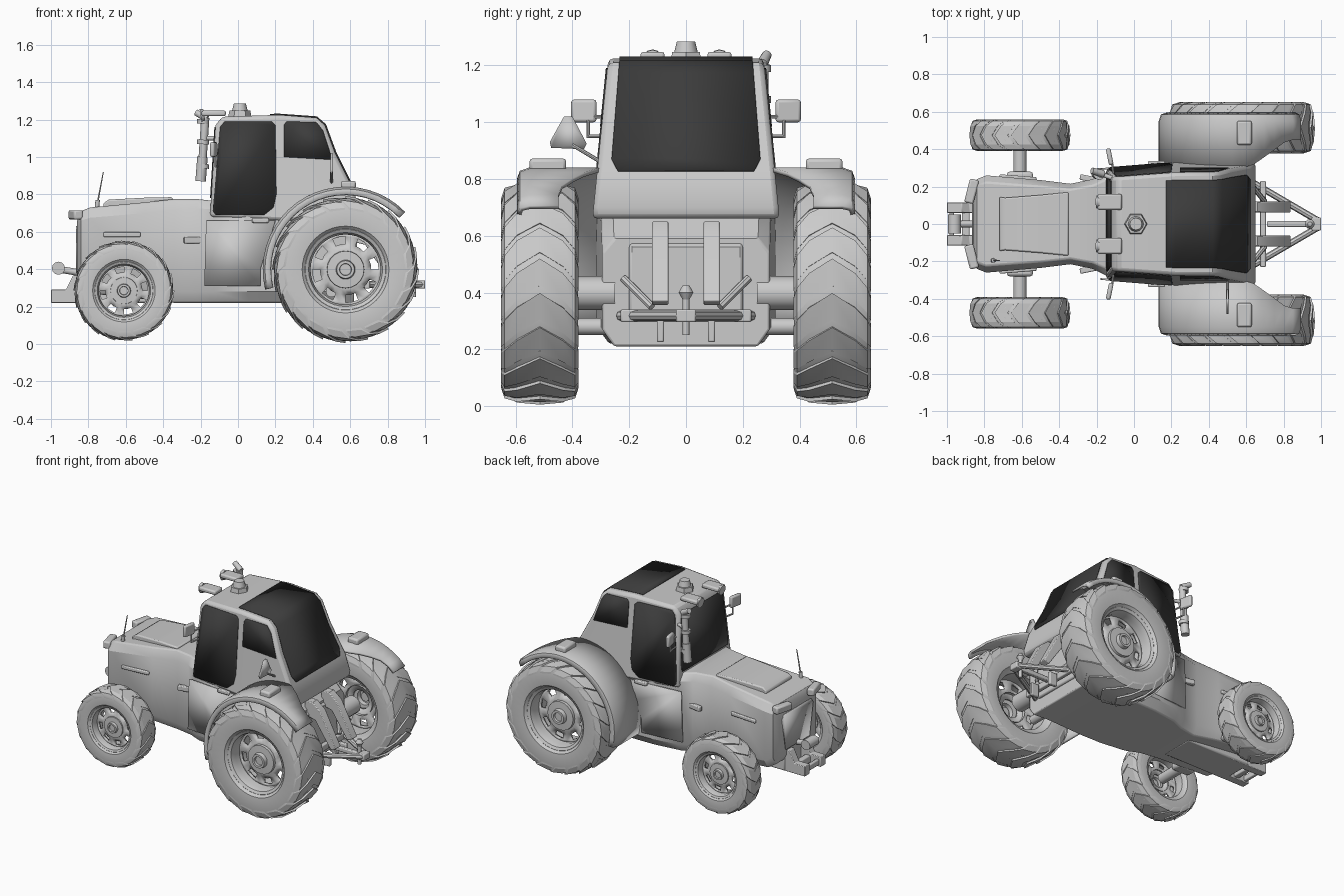
import bpy, bmesh, math
from mathutils import Vector

if "Cube" in bpy.data.objects:
    bpy.data.objects.remove(bpy.data.objects["Cube"])


def material(name, value):
    m = bpy.data.materials.new(name)
    m.use_nodes = True
    col = (value, value, value, 1)
    m.diffuse_color = col
    m.node_tree.nodes["Principled BSDF"].inputs["Base Color"].default_value = col
    return m


GREY = material("light grey", 0.6)
GLASS = material("dark glass", 0.045)


def finish(name, bm, mat=GREY, bevel=0, solid=0, smooth=35, limit=50):
    bmesh.ops.recalc_face_normals(bm, faces=bm.faces)
    me = bpy.data.meshes.new(name)
    bm.to_mesh(me)
    bm.free()
    ob = bpy.data.objects.new(name, me)
    bpy.context.collection.objects.link(ob)
    me.materials.append(mat)
    if solid:
        mod = ob.modifiers.new("thickness", "SOLIDIFY")
        mod.thickness, mod.offset = solid, 0
    if bevel:
        mod = ob.modifiers.new("bevel", "BEVEL")
        mod.width, mod.segments = bevel, 2
        mod.angle_limit = math.radians(limit)
    bpy.ops.object.select_all(action="DESELECT")
    ob.select_set(True)
    bpy.context.view_layer.objects.active = ob
    bpy.ops.object.shade_smooth_by_angle(angle=math.radians(smooth))
    return ob


def loft(name, rings, closed=True, caps=True, wrap=False, **kw):
    """Skin a list of point rings."""
    bm = bmesh.new()
    vs = [[bm.verts.new(p) for p in r] for r in rings]
    n, m = len(vs), len(vs[0])
    for i in range(n if wrap else n - 1):
        a, b = vs[i], vs[(i + 1) % n]
        for j in range(m if closed else m - 1):
            k = (j + 1) % m
            bm.faces.new((a[j], a[k], b[k], b[j]))
    if caps and not wrap:
        bm.faces.new(vs[0])
        bm.faces.new(vs[-1])
    return finish(name, bm, **kw)


def prism(name, pts, y0, y1, **kw):
    return loft(name, [[(x, y, z) for x, z in pts] for y in (y0, y1)], **kw)


def box(name, c, s, bevel=0.006, turn=0):
    pts = [(-s[0] / 2, -s[2] / 2), (s[0] / 2, -s[2] / 2), (s[0] / 2, s[2] / 2), (-s[0] / 2, s[2] / 2)]
    ob = prism(name, pts, -s[1] / 2, s[1] / 2, bevel=bevel)
    ob.location, ob.rotation_euler.z = c, turn
    return ob


def rod(name, a, b, r1, r2=None, seg=12):
    a, b = Vector(a), Vector(b)
    q = (b - a).to_track_quat("Z", "Y")
    ring = lambda c, r: [c + q @ Vector((r * math.cos(t * math.tau / seg), r * math.sin(t * math.tau / seg), 0))
                         for t in range(seg)]
    return loft(name, [ring(a, r1), ring(b, r1 if r2 is None else r2)])


def panel(name, pts, mat=GLASS, thick=0.009):
    bm = bmesh.new()
    bm.faces.new([bm.verts.new(p) for p in pts])
    return finish(name, bm, mat=mat, solid=thick)


def polar(c, r, a, y):
    return (c[0] + r * math.cos(a), y, c[1] + r * math.sin(a))


def lathe(name, prof, c, yc, side, seg=40, closed=False):
    rings = [[polar(c, r, i * math.tau / seg, yc + side * y) for r, y in prof] for i in range(seg)]
    return loft(name, rings, closed=closed, wrap=True)


# Wheels: tyre, chevron tread, barrel, pierced disc and hub
def wheel(tag, c, yc, R, w, rim, lugs, side):
    half = [(rim, .8), (rim * 1.08, .93), (R * .84, 1), (R * .92, .92), (R * .96, .6), (R * .97, 0)]
    prof = half + [(r, -y) for r, y in half[-2::-1]]
    lathe(tag + "_tyre", [(r, y * w) for r, y in prof], c, yc, side, closed=True)
    bm = bmesh.new()
    pitch = math.tau / lugs
    path = half[:1:-1]
    for i in range(lugs):
        for s in (-1, 1):
            rows = []
            for k, (r, y) in enumerate(path):
                a = i * pitch - (0, .12, .24, .34)[k] * 1.1
                out = (.03, .03, .025, .006)[k] * R
                row = [(r * .97, a), (r + out, a), (r + out * .3, a - pitch * .78), (r * .97, a - pitch * .78)]
                rows.append([bm.verts.new(polar(c, q, t, yc + s * y * w * (1.015 if k == 3 else 1))) for q, t in row])
            for p, q in zip(rows, rows[1:]):
                for j in range(4):
                    bm.faces.new((p[j], p[(j + 1) % 4], q[(j + 1) % 4], q[j]))
            bm.faces.new(rows[0])
            bm.faces.new(rows[-1])
    finish(tag + "_tread", bm, smooth=20)
    barrel = [(rim, -.8), (rim * .9, -.7), (rim * .87, .5), (rim * .92, .75), (rim, .82), (rim * 1.03, .8)]
    lathe(tag + "_rim", [(r, y * w) for r, y in barrel], c, yc, side)
    bm = bmesh.new()
    radii = [(.3, .2), (.5, .2), (.62, .1), (.82, .1), (.9, .1)]
    grid = [[bm.verts.new(polar(c, rim * r, i * math.tau / 32, yc + side * y * w)) for r, y in radii] for i in range(32)]
    for i in range(32):
        for j in range(4):
            if j == 2 and i % 4 < 2:
                continue
            a, b = grid[i], grid[(i + 1) % 32]
            bm.faces.new((a[j], a[j + 1], b[j + 1], b[j]))
    finish(tag + "_disc", bm, solid=.018)
    hub = [(.48, 0), (.46, .4), (.24, .42), (.22, .62), (.15, .62), (.14, .5), (.001, .5)]
    lathe(tag + "_hub", [(r * rim, y * w) for r, y in hub], c, yc, side, seg=20)


REAR, FRONT = (.575, .398), (-.61, .285)
for s, tag in ((1, "left"), (-1, "right")):
    wheel(tag + "_rear", REAR, s * .515, .393, .135, .215, 20, s)
    wheel(tag + "_front", FRONT, s * .475, .27, .083, .155, 18, s)

# Main hull: stations of x, half width, bottom, shoulder, top
hull = [(-.86, .19, .34, .62, .66), (-.84, .24, .3, .66, .71), (-.79, .26, .27, .675, .73),
        (-.5, .235, .24, .7, .757), (-.34, .215, .22, .715, .775), (-.22, .24, .22, .725, .775),
        (-.13, .285, .22, .72, .765), (.05, .312, .22, .7, .74), (.2, .315, .22, .7, .73),
        (.5, .3, .22, .66, .7), (.62, .295, .21, .54, .59)]
rings = []
for x, w, zb, zs, zt in hull:
    side = [(w * .86, zb), (w, zb + .06), (w, zs), (w * .86, zt)]
    rings.append([(x, y, z) for y, z in side] + [(x, -y, z) for y, z in side[::-1]])
loft("hull", rings, bevel=.008, smooth=30)
loft("hood_panel", [[(x, y, .72), (x, y, z), (x, -y, z), (x, -y, .72)]
                    for x, y, z in ((-.72, .145, .752), (-.69, .14, .772), (-.5, .155, .782), (-.35, .17, .785))],
     bevel=.008, limit=40)
panel("grille", [(-.862, y, z) for y, z in ((-.13, .38), (.13, .38), (.17, .6), (.15, .63), (-.15, .63), (-.17, .6))], GREY)


# Cab shell with planar tapering sides
def half_width(x, z):
    return .33 - .1 * (z - .66) - .08 * max(0, .22 - x)


front = [(.22, .66), (-.15, .68), (-.12, 1.17), (-.085, 1.215), (.22, 1.225)]
back = [(.42, 1.21), (.465, 1.17), (.52, 1.02), (.62, .82), (.65, .7), (.64, .66)]
bm = bmesh.new()
walls = [[bm.verts.new((x, s * half_width(x, z), z)) for x, z in front + back] for s in (-1, 1)]
n = len(walls[0])
for v in walls:
    bm.faces.new(v[:5])
    bm.faces.new(v[4:] + v[:1])
for i in range(n):
    j = (i + 1) % n
    bm.faces.new((walls[0][i], walls[0][j], walls[1][j], walls[1][i]))
finish("cab_shell", bm, bevel=.018)

# Glass
door = [(-.135, .71), (-.12, .69), (.14, .69), (.19, .73), (.205, .8), (.2, 1.17), (.18, 1.19), (-.07, 1.19), (-.095, 1.16)]
quarter = [(.245, 1.0), (.505, .985), (.455, 1.14), (.42, 1.185), (.26, 1.19), (.245, 1.17)]
for s, tag in ((1, "left"), (-1, "right")):
    for part, pts in (("door_window", door), ("quarter_window", quarter)):
        panel(tag + "_" + part, [(x, s * (half_width(x, z) + .001), z) for x, z in pts])
panel("windscreen", [(-.151 + (z - .68) * .061, y, z) for y, z in
                     ((-.25, .78), (.25, .78), (.255, .82), (.225, 1.16), (-.225, 1.16), (-.255, .82))])
strip = [(.17, 1.226, .232), (.22, 1.227, .235), (.42, 1.213, .235), (.467, 1.172, .238),
         (.523, 1.02, .25), (.598, .87, .262), (.619, .828, .24)]
loft("rear_window", [[(x, -y, z), (x, y, z)] for x, z, y in strip], closed=False, caps=False, mat=GLASS, solid=.009)

for s, tag in ((1, "left"), (-1, "right")):
    # Fender arch, narrowing behind the cab
    rings = []
    for i in range(21):
        a = math.radians(194 - i * 7.5)
        inner = .3 + .15 * min(1, max(0, (math.radians(85) - a) / .5))
        rings.append([polar(REAR, r, a, s * y) for r, y in ((.4, .588), (.425, .58), (.435, .55), (.435, inner))])
    loft(tag + "_fender", rings, closed=False, caps=False, solid=.016)
    box(tag + "_tail_light", (.59, s * .487, .85), (.08, .13, .045), .012)
    # Axles
    rod(tag + "_rear_axle", (REAR[0], s * .25, .398), (REAR[0], s * .45, .398), .06)
    rod(tag + "_rear_strut", (.5, s * .25, .28), (.5, s * .4, .28), .03)
    rod(tag + "_front_axle", (FRONT[0], s * .1, .285), (FRONT[0], s * .45, .285), .035)
    box(tag + "_axle_mount", (FRONT[0], s * .24, .3), (.14, .08, .1), .015)
    # Door and side trim
    panel(tag + "_door_panel", [(x, s * (half_width(x, .66) - .004), z) for x, z in
                                ((-.18, .31), (.12, .31), (.12, .4), (.16, .53), (.2, .66), (-.17, .66))], GREY)
    box(tag + "_door_handle", (.12, s * .323, .66), (.09, .03, .025))
    box(tag + "_side_vent", (-.23, s * .24, .555), (.12, .03, .035), turn=-s * .2)
    box(tag + "_hood_trim", (-.62, s * .248, .585), (.2, .02, .025), turn=-s * .08)
    # Lamps and mirrors
    box(tag + "_headlight", (-.868, s * .175, .69), (.05, .13, .05), .01, -s * .25)
    box(tag + "_roof_lamp", (-.13, s * .118, 1.233), (.13, .085, .03), .01)
    rod(tag + "_roof_lamp_front", (-.18, s * .118, 1.225), (-.2, s * .118, 1.222), .03, .035)
    box(tag + "_mirror", (-.13, s * .36, 1.04), (.025, .09, .08), .01, s * .2)
    for z in (.95, 1.02):
        rod(tag + "_mirror_arm", (-.11, s * .27, z), (-.12, s * .345, z), .006, seg=8)
    rod(tag + "_mirror_post", (-.12, s * .345, .945), (-.12, s * .345, 1.06), .006, seg=8)
    # Rear linkage
    rod(tag + "_drawbar", (.62, s * .23, .318), (.98, s * .02, .318), .018, seg=8)
    rod(tag + "_hitch_stay", (.62, s * .22, .45), (.7, s * .12, .35), .014, seg=8)
    prism(tag + "_lift_arm", [(.6, .65), (.66, .65), (.72, .6), (.84, .37), (.8, .355), (.68, .53), (.6, .55)],
          s * .062, s * .12, bevel=.005)
    box(tag + "_hitch_lug", (.75, s * .09, .27), (.06, .025, .09))
    # Front weight bracket
    prism(tag + "_front_bracket", [(-1, .22), (-1, .29), (-.92, .29), (-.88, .37), (-.7, .37), (-.7, .22)],
          s * .06, s * .115, bevel=.004)

# Rear hitch centre
box("hitch_crossbar", (.69, 0, .318), (.03, .46, .045))
box("hitch_tip", (.975, 0, .318), (.05, .07, .045))
box("hitch_link", (.84, 0, .318), (.26, .03, .03))
rod("hitch_pin", (.94, 0, .25), (.94, 0, .38), .012)
rod("hitch_ball_lower", (.94, 0, .375), (.94, 0, .4), .012, .026)
rod("hitch_ball_upper", (.94, 0, .4), (.94, 0, .425), .026, .012)
prism("rear_plate", [(.6, .3), (.635, .3), (.635, .56), (.6, .59)], -.2, .2, bevel=.01)

# Front tow hook
box("front_crossbar", (-.9, 0, .255), (.04, .2, .05))
box("front_lower_bar", (-.975, 0, .25), (.025, .2, .04))
box("front_frame", (-.6, 0, .29), (.5, .24, .14), .01)
rod("tow_roller", (-.96, -.05, .405), (-.96, .05, .405), .035)
rod("tow_arm", (-.96, 0, .4), (-.84, 0, .38), .018)

# Exhaust, antenna, beacon and warning triangle
rod("exhaust_muffler", (-.2, .268, .87), (-.19, .268, 1.0), .028)
rod("exhaust_pipe", (-.19, .268, .98), (-.175, .268, 1.21), .022)
rod("exhaust_tip", (-.165, .268, 1.205), (-.225, .285, 1.238), .02, .017)
for z in (.95, 1.08, 1.19):
    rod("exhaust_clamp", (-.187, .268, z - .012), (-.186, .268, z + .012), .032)
rod("exhaust_mount", (-.18, .268, 1.1), (-.1, .24, 1.1), .012)
rod("antenna_base", (-.755, -.195, .72), (-.75, -.195, .77), .012)
rod("antenna", (-.75, -.195, .76), (-.72, -.195, .92), .005, .003, 6)
rod("beacon_base", (.01, 0, 1.215), (.01, 0, 1.248), .062, .056, 6)
rod("beacon_lamp", (.01, 0, 1.245), (.01, 0, 1.285), .042, .032)
panel("warning_triangle", [(.5, y, z) for y, z in
                           ((-.48, .93), (-.475, .91), (-.36, .905), (-.35, .925), (-.4, 1.02), (-.43, 1.02))], GREY)
rod("triangle_arm", (.5, -.3, .86), (.5, -.4, .92), .007, seg=8)
